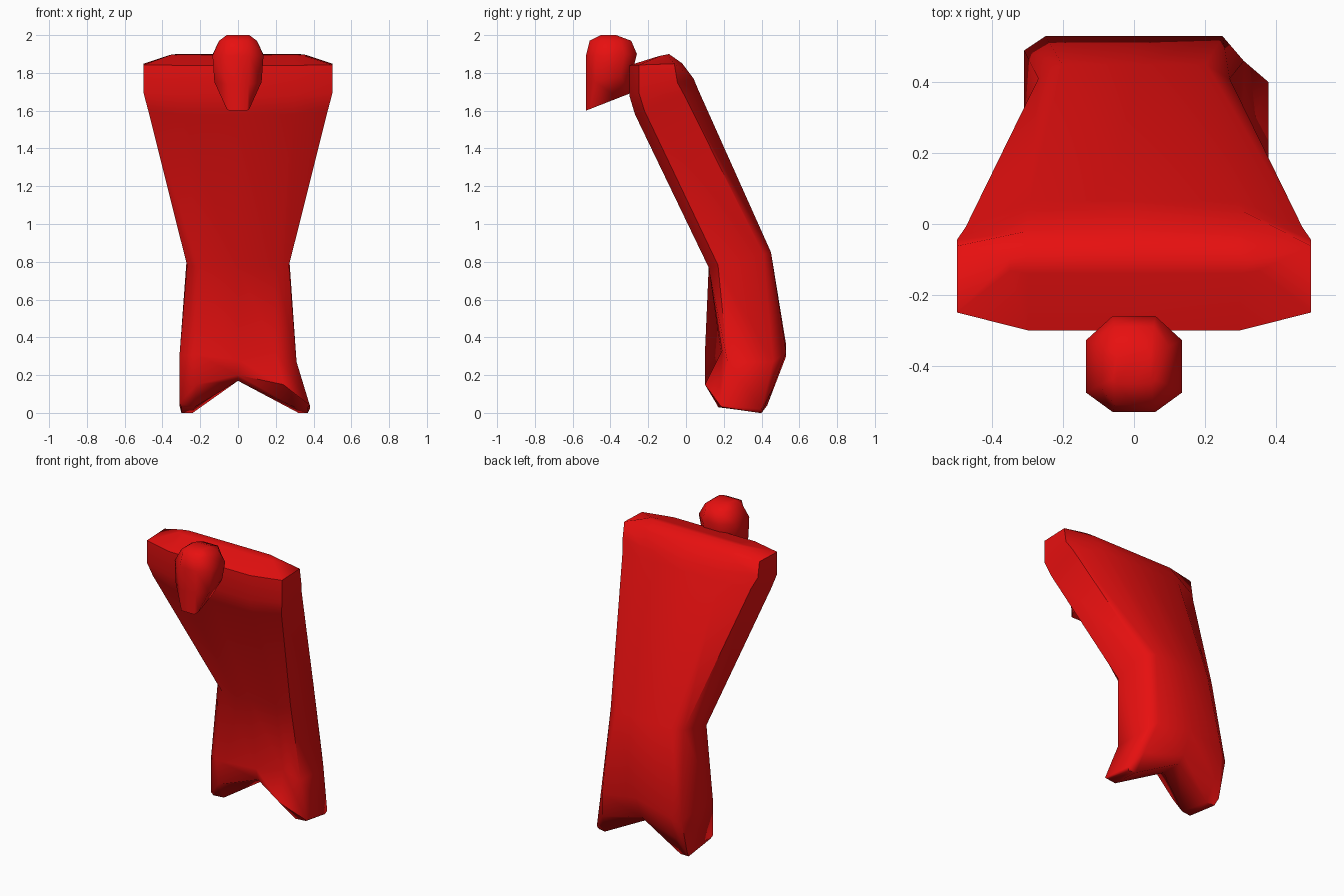
import bpy, bmesh, math

cube = bpy.data.objects.get("Cube")
if cube:
    bpy.data.objects.remove(cube, do_unlink=True)

red = bpy.data.materials.new("red")
red.use_nodes = True
color = (0.8, 0.005, 0.005, 1)
red.diffuse_color = color
red.node_tree.nodes["Principled BSDF"].inputs["Base Color"].default_value = color


def ring(front, back, w, flat, cf=0.15, cb=0.2):
    """Chamfered section from a front and a back (y, z) point, w wide each way."""
    def at(t):
        return [front[i] + (back[i] - front[i]) * t for i in (0, 1)]
    a = w * flat
    row = [(-w, cf), (-a, 0), (0, 0), (a, 0), (w, cf),
           (w, 1 - cb), (a, 1), (0, 1), (-a, 1), (-w, 1 - cb)]
    return [(x, *at(t)) for x, t in row]


def loft(name, rings):
    """Skin a stack of ten-point rings, with strip caps on both ends."""
    bm = bmesh.new()
    rows = [[bm.verts.new(p) for p in r] for r in rings]
    for r, s in zip(rows, rows[1:]):
        for i in range(10):
            j = (i + 1) % 10
            bm.faces.new((r[i], r[j], s[j], s[i]))
    for r in (rows[0], rows[-1]):
        for i in range(4):
            bm.faces.new((r[i], r[i + 1], r[8 - i], r[9 - i]))
    bmesh.ops.recalc_face_normals(bm, faces=bm.faces)
    mesh = bpy.data.meshes.new(name)
    bm.to_mesh(mesh)
    bm.free()
    mesh.materials.append(red)
    ob = bpy.data.objects.new(name, mesh)
    bpy.context.collection.objects.link(ob)
    bpy.ops.object.select_all(action='DESELECT')
    ob.select_set(True)
    bpy.context.view_layer.objects.active = ob
    bpy.ops.object.shade_smooth_by_angle(angle=math.radians(60))
    return ob


# Hips and the two leg stubs, which part around a notch
hips = [(-.31, .16, .30), (-.22, .10, .31), (0, .19, .28), (.20, .19, .33), (.31, .22, .27),
        (.31, .46, .27), (.25, .53, .32), (0, .53, .36), (-.25, .53, .30), (-.31, .49, .27)]
leg_rim = [(-.31, .16, .05), (-.22, .10, .15), (0, .21, .20), (.24, .10, .15), (.38, .18, .04),
           (.38, .40, .02), (.30, .46, .13), (0, .47, .21), (-.25, .46, .13), (-.31, .43, .04)]
leg_end = [(-.30, .17, .03), (-.23, .18, .03), (0, .28, .17), (.30, .18, .03), (.37, .19, .03),
           (.37, .39, 0), (.32, .40, 0), (0, .42, .17), (-.24, .40, 0), (-.30, .40, 0)]

loft("torso", [
    ring((-.14, 1.89), (-.09, 1.9), .35, .85),
    ring((-.30, 1.84), (-.02, 1.85), .50, .6, .18, .15),
    ring((-.30, 1.68), (.04, 1.77), .50, .6, .15, .25),
    ring((-.27, 1.58), (.065, 1.71), .475, .62, .15, .22),
    ring((.12, .77), (.45, .85), .27, .75, .15, .12),
    hips, leg_rim, leg_end])

# Head, tapering to the chin
loft("head", [
    ring((-.45, 2.0), (-.37, 2.0), .06, .8),
    ring((-.51, 1.97), (-.29, 1.97), .10, .55, .25, .25),
    ring((-.53, 1.89), (-.26, 1.9), .135, .45, .2, .25),
    ring((-.53, 1.74), (-.285, 1.80), .125, .45, .2, .25),
    ring((-.53, 1.6), (-.30, 1.69), .06, .8, .1, .25)])
